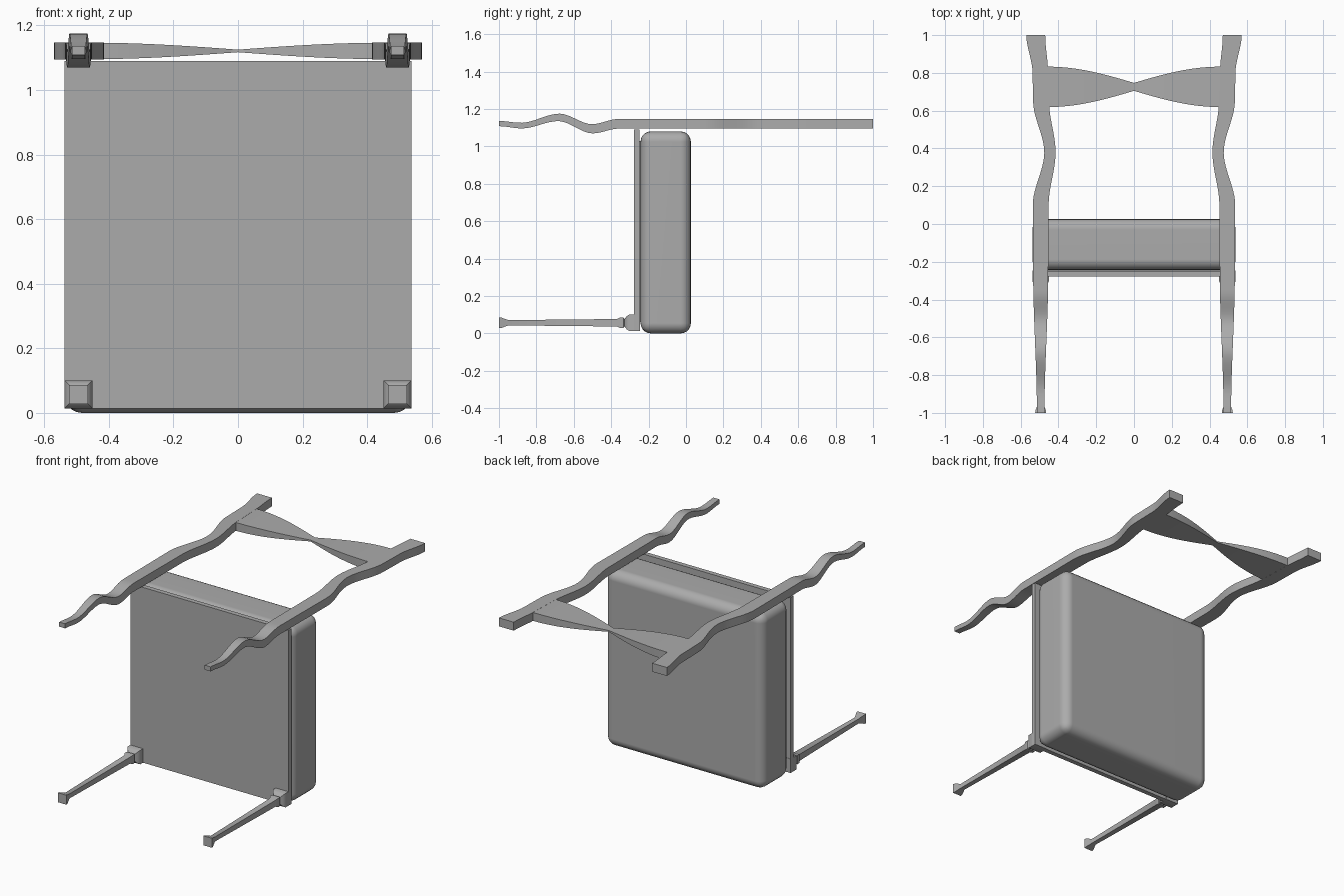
import bpy, bmesh, math

cube = bpy.data.objects.get("Cube")
if cube:
    bpy.data.objects.remove(cube, do_unlink=True)

GREY = (0.41, 0.41, 0.41, 1)
grey = bpy.data.materials.new("plain_grey")
grey.use_nodes = True
grey.diffuse_color = GREY
grey.node_tree.nodes["Principled BSDF"].inputs["Base Color"].default_value = GREY


def finish(name, bm):
    """Turn a bmesh into a shaded, coloured object."""
    bmesh.ops.recalc_face_normals(bm, faces=bm.faces)
    mesh = bpy.data.meshes.new(name)
    bm.to_mesh(mesh)
    bm.free()
    mesh.materials.append(grey)
    obj = bpy.data.objects.new(name, mesh)
    bpy.context.collection.objects.link(obj)
    bpy.ops.object.select_all(action='DESELECT')
    obj.select_set(True)
    bpy.context.view_layer.objects.active = obj
    bpy.ops.object.shade_smooth_by_angle(angle=math.radians(35))
    return obj


def box(name, low, high, radius=0, segments=1):
    bm = bmesh.new()
    bmesh.ops.create_cube(bm, size=1)
    for v in bm.verts:
        v.co = [(a + b) / 2 + c * (b - a) for a, b, c in zip(low, high, v.co)]
    if radius:
        bmesh.ops.bevel(bm, geom=bm.edges[:], offset=radius, segments=segments,
                        profile=0.5, affect='EDGES')
    return finish(name, bm)


def loft(name, rings):
    """Skin a list of four-cornered rings and cap both ends."""
    bm = bmesh.new()
    loops = [[bm.verts.new(p) for p in ring] for ring in rings]
    for a, b in zip(loops, loops[1:]):
        for i in range(4):
            j = (i + 1) % 4
            bm.faces.new((a[i], a[j], b[j], b[i]))
    bm.faces.new(loops[0])
    bm.faces.new(loops[-1])
    return finish(name, bm)


def ring_y(y, cx, hx, cz, hz):
    return [(cx + sx * hx, y, cz + sz * hz)
            for sx, sz in ((-1, -1), (1, -1), (1, 1), (-1, 1))]


def ease(keys, t):
    """Read a value between keyed turning points with a smooth ramp."""
    for (t0, v0), (t1, v1) in zip(keys, keys[1:]):
        if t <= t1:
            f = (t - t0) / (t1 - t0)
            return v0 + (v1 - v0) * f * f * (3 - 2 * f)
    return keys[-1][1]


# Seat: thin board, hidden joining layer and rounded cushion
box("seat_board", (-0.537, -0.278, 0.014), (0.537, -0.249, 1.09))
box("seat_joint", (-0.48, -0.26, 0.06), (0.48, -0.23, 1.03))
cushion = box("seat_cushion", (-0.538, -0.243, 0), (0.538, 0.026, 1.08), 0.055, 5)
flat_faces = cushion.modifiers.new("flat_faces", 'WEIGHTED_NORMAL')
flat_faces.keep_sharp = True

# Back posts running on into curved rear legs
MID_X = [(-1, .494), (.1, .494), (.38, .445), (.65, .492), (.8, .496), (1, .52)]
HALF_X = [(-1, .02), (-.25, .04), (.1, .042), (.38, .03), (.65, .042), (.8, .041), (1, .05)]
MID_Z = [(-1, 1.122), (-.88, 1.111), (-.68, 1.155), (-.5, 1.094), (-.36, 1.121), (1, 1.121)]
HALF_Z = [(-1, .014), (-.36, .026), (1, .026)]
STEPS = 80

# Front leg profile: distance along the leg and half width
LEG = [(-1, .029), (-.985, .027), (-.95, .014), (-.37, .02), (-.355, .027),
       (-.335, .027), (-.328, .02), (-.318, .034), (-.305, .043), (-.247, .043)]

for side, s in (("left", 1), ("right", -1)):
    rings = []
    for i in range(STEPS + 1):
        y = -1 + 2 * i / STEPS
        rings.append(ring_y(y, s * ease(MID_X, y), ease(HALF_X, y),
                            ease(MID_Z, y), ease(HALF_Z, y)))
    loft(side + "_back_post", rings)
    loft(side + "_front_leg", [ring_y(y, s * 0.494, h, 0.057, h) for y, h in LEG])

# Back rail pinched at its middle
rings = []
for i in range(-16, 17):
    f = i / 16
    flare = math.sin(abs(f) * math.pi / 2)
    hy, hz = 0.021 + 0.086 * flare, 0.004 + 0.0215 * flare
    rings.append([(f * 0.457, 0.726 + a * hy, 1.121 + b * hz)
                  for a, b in ((-1, -1), (1, -1), (1, 1), (-1, 1))])
loft("back_rail", rings)
